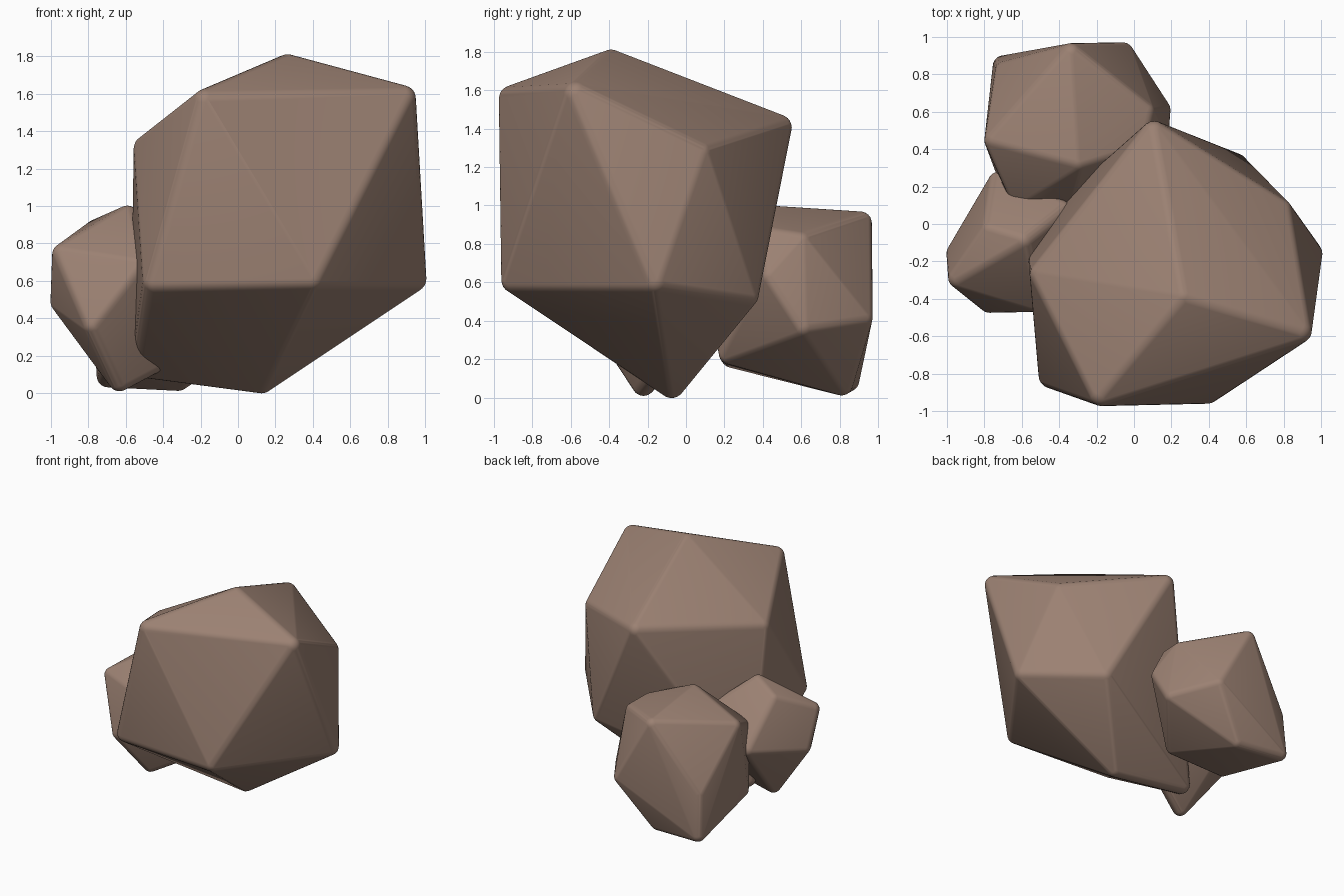
import bpy
import bmesh
from mathutils import Vector

if "Cube" in bpy.data.objects:
    bpy.data.objects.remove(bpy.data.objects["Cube"])

stone = bpy.data.materials.new("brown_stone")
stone.diffuse_color = (0.33, 0.22, 0.17, 1.0)
stone.use_nodes = True
stone.node_tree.nodes["Principled BSDF"].inputs["Base Color"].default_value = stone.diffuse_color


def rock(name, corners, r):
    """Convex faceted stone: hull around a small ball at every corner, so edges are rounded."""
    pts = [Vector(c) for c in corners]
    mid = sum(pts, Vector()) / len(pts)
    # ball directions
    ball = bmesh.new()
    bmesh.ops.create_icosphere(ball, subdivisions=3, radius=r)
    offsets = [v.co.copy() for v in ball.verts]
    ball.free()

    bm = bmesh.new()
    for p in pts:
        c = p - (p - mid).normalized() * r
        for o in offsets:
            bm.verts.new(c + o)
    bmesh.ops.convex_hull(bm, input=bm.verts[:], use_existing_faces=False)
    loose = [v for v in bm.verts if not v.link_faces]
    bmesh.ops.delete(bm, geom=loose, context='VERTS')
    bmesh.ops.recalc_face_normals(bm, faces=bm.faces[:])
    for f in bm.faces:
        f.smooth = True
    me = bpy.data.meshes.new(name)
    bm.to_mesh(me)
    bm.free()
    me.materials.append(stone)
    ob = bpy.data.objects.new(name, me)
    bpy.context.collection.objects.link(ob)
    return ob


# Large boulder: top, upper ring, lower ring, bottom
rock("large_rock", [
    (0.27, -0.40, 1.81),
    (-0.20, -0.95, 1.60), (0.93, -0.59, 1.62), (0.83, 0.10, 1.30),
    (0.10, 0.54, 1.44), (-0.55, -0.27, 1.34),
    (0.41, -0.95, 0.58), (1.00, -0.15, 0.58), (0.57, 0.36, 0.50),
    (-0.55, -0.05, 0.10), (-0.49, -0.85, 0.57),
    (0.12, -0.06, 0.00)], 0.07)

# Medium stone at the back
rock("back_rock", [
    (-0.30, 0.31, 1.00), (-0.34, 0.95, 0.95), (-0.73, 0.85, 0.40), (-0.79, 0.44, 0.86),
    (0.10, 0.61, 0.84), (0.06, 0.42, 0.87), (0.18, 0.43, 0.64),
    (0.19, 0.62, 0.35), (-0.03, 0.96, 0.40),
    (-0.32, 0.84, 0.02), (-0.73, 0.87, 0.05), (-0.70, 0.21, 0.18), (-0.18, 0.19, 0.19),
    (-0.64, 0.10, 0.70), (-0.36, 0.09, 0.72)], 0.06)

# Small stone on the left
rock("left_rock", [
    (-0.58, -0.08, 1.00), (-0.78, -0.02, 0.92), (-0.98, -0.31, 0.77),
    (-1.00, -0.16, 0.47), (-0.79, -0.46, 0.33), (-0.50, -0.46, 0.70),
    (-0.73, 0.28, 0.55), (-0.63, -0.23, 0.01), (-0.30, -0.10, 0.18),
    (-0.35, 0.10, 0.80)], 0.06)
